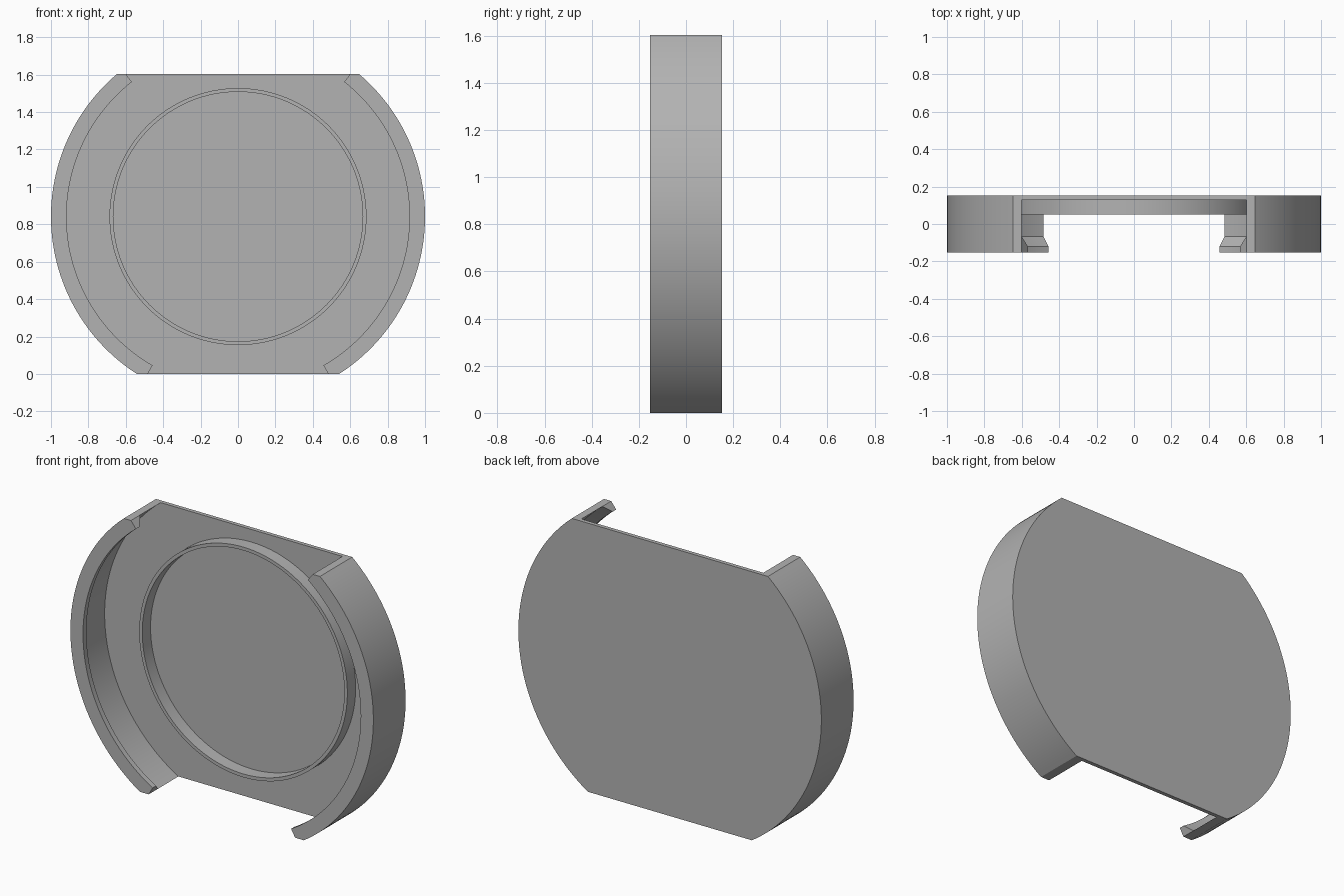
import bpy, bmesh
from math import asin, sin, cos, pi

cube = bpy.data.objects.get("Cube")
if cube:
    bpy.data.objects.remove(cube)

CENTRE, HEIGHT, HALF = 0.841, 1.603, 0.152   # disc centre, overall height, half depth
R_OUT, R_WALL, R_LIP = 1.0, 0.97, 0.917
FLOOR, SEGMENTS = 0.128, 72

grey = bpy.data.materials.new("light_grey")
grey.use_nodes = True
colour = (0.45, 0.45, 0.45, 1)
grey.diffuse_color = colour
grey.node_tree.nodes["Principled BSDF"].inputs["Base Color"].default_value = colour


def finish(bm, name):
    bmesh.ops.recalc_face_normals(bm, faces=bm.faces)
    mesh = bpy.data.meshes.new(name)
    bm.to_mesh(mesh)
    bm.free()
    mesh.materials.append(grey)
    obj = bpy.data.objects.new(name, mesh)
    bpy.context.collection.objects.link(obj)
    bpy.ops.object.select_all(action="DESELECT")
    obj.select_set(True)
    bpy.context.view_layer.objects.active = obj
    bpy.ops.object.shade_smooth_by_angle(angle=pi / 6)


def span(radius):
    """Angles at which a circle of this radius meets the flat bottom and top."""
    return asin(-CENTRE / radius), asin((HEIGHT - CENTRE) / radius)


# Housing: back plate with a curved, lipped wall on each side.
# Section points: radius, depth, and the radius that sets where the arc ends.
section = [
    (R_OUT, HALF, R_OUT),        # outer back
    (R_OUT, -HALF, R_OUT),       # outer front
    (R_WALL, -HALF, R_WALL),     # front face, above the wall
    (R_LIP, -HALF, R_WALL),      # lip front
    (R_LIP, -0.12, R_WALL),      # lip back
    (R_WALL, -0.067, R_WALL),    # foot of the lip chamfer
    (R_WALL, FLOOR, R_WALL),     # wall meets plate
]
bm = bmesh.new()
sides = []
for side in (1, -1):
    rows = []
    for i in range(SEGMENTS + 1):
        row = []
        for radius, depth, end_radius in section:
            low, high = span(end_radius)
            a = low + (high - low) * i / SEGMENTS
            row.append(bm.verts.new((side * radius * cos(a), depth, CENTRE + radius * sin(a))))
        rows.append(row)
    for lower, upper in zip(rows, rows[1:]):
        for k in range(len(section) - 1):
            bm.faces.new((lower[k], lower[k + 1], upper[k + 1], upper[k]))
    for row in (rows[0], rows[-1]):
        bm.faces.new([row[k] for k in (0, 1, 2, 5, 6)])   # flat wall end
        bm.faces.new(row[2:6])                            # radial lip end
    sides.append(rows)

left, right = sides
for k in (0, 6):                                          # plate back and floor
    bm.faces.new([r[k] for r in left] + [r[k] for r in reversed(right)])
for i in (0, -1):                                         # plate bottom and top edges
    bm.faces.new((left[i][0], left[i][6], right[i][6], right[i][0]))
finish(bm, "housing")

# Raised locating ring on the plate
bm = bmesh.new()
profile = [(0.687, FLOOR), (0.687, 0.05), (0.667, 0.05), (0.667, FLOOR)]
count = 128
rings = [[bm.verts.new((r * cos(2 * pi * i / count), y, CENTRE + r * sin(2 * pi * i / count)))
          for r, y in profile] for i in range(count)]
for i, ring in enumerate(rings):
    following = rings[(i + 1) % count]
    for k in range(3):
        bm.faces.new((ring[k], ring[k + 1], following[k + 1], following[k]))
finish(bm, "locating_ring")
